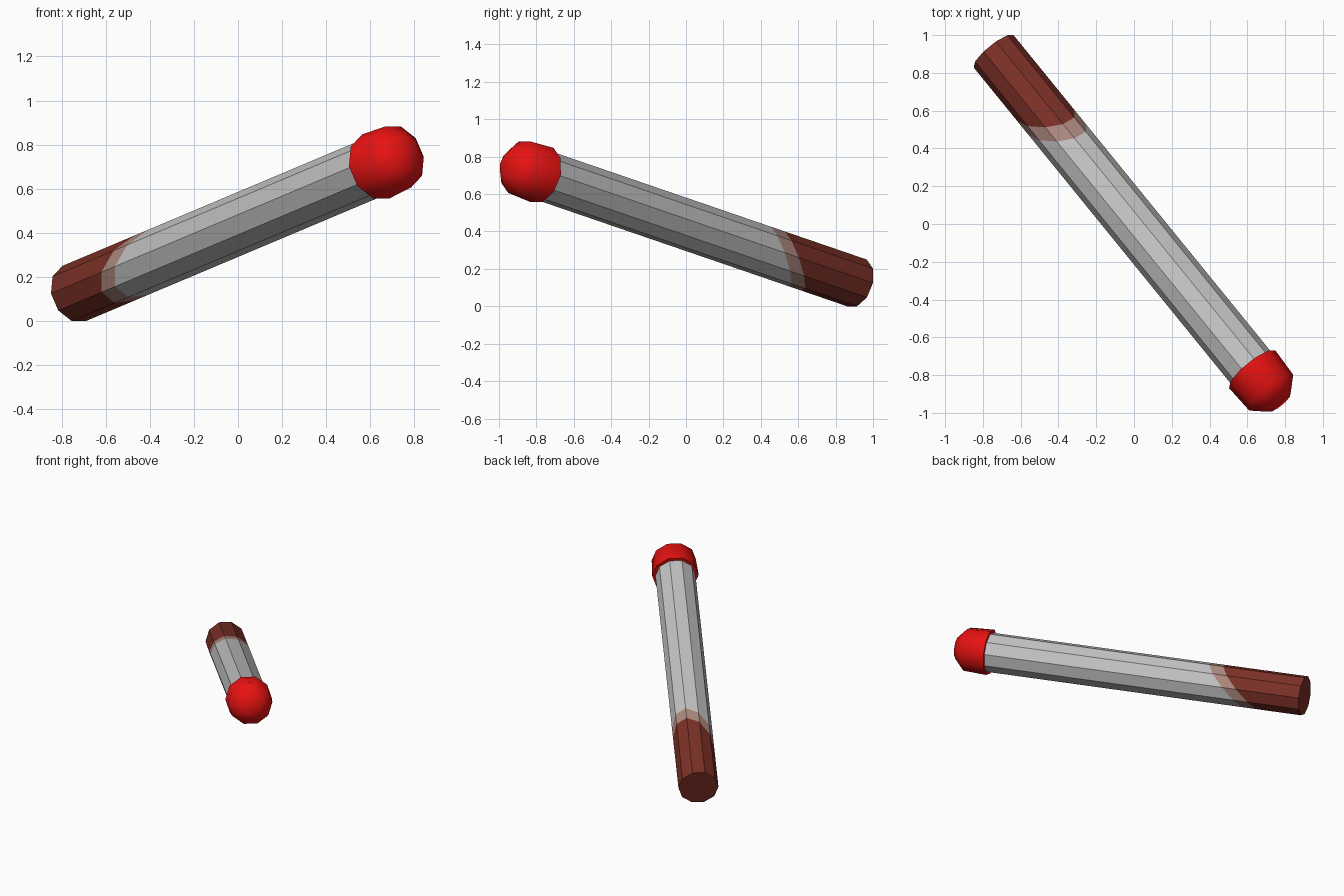
import bpy, bmesh, math
from mathutils import Vector, Matrix

if "Cube" in bpy.data.objects:
    bpy.data.objects.remove(bpy.data.objects["Cube"])

SIDES = 10

# Local frame: z runs along the tube, x is horizontal, y points upward
axis = Vector((0.61, -0.75, 0.257)).normalized()
side = Vector((-axis.y, axis.x, 0)).normalized()
up = axis.cross(side)
frame = Matrix((side, up, axis)).transposed().to_4x4()
frame.translation = Vector((-0.743, 0.914, 0.125))


def material(name, rgb):
    m = bpy.data.materials.new(name)
    m.diffuse_color = (*rgb, 1)
    m.use_nodes = True
    m.node_tree.nodes["Principled BSDF"].inputs["Base Color"].default_value = m.diffuse_color
    return m


glass = material("grey_glass", (0.55, 0.55, 0.55))
dark = material("dark_red_liquid", (0.20, 0.03, 0.02))
pale = material("pale_red_liquid", (0.42, 0.25, 0.21))
red = material("cap_red", (0.80, 0.006, 0.006))


def lathe(profile):
    """Closed ten-sided solid from (radius, height) rings."""
    bm = bmesh.new()
    rings = []
    for r, h in profile:
        rings.append([bm.verts.new((r * math.cos(math.tau * k / SIDES),
                                    r * math.sin(math.tau * k / SIDES), h))
                      for k in range(SIDES)])
    for a, b in zip(rings, rings[1:]):
        for k in range(SIDES):
            n = (k + 1) % SIDES
            bm.faces.new((a[k], a[n], b[n], b[k]))
    bm.faces.new(rings[0][::-1])
    bm.faces.new(rings[-1])
    return bm


def finish(bm, name, mats):
    bm.transform(frame)
    me = bpy.data.meshes.new(name)
    bm.to_mesh(me)
    bm.free()
    for m in mats:
        me.materials.append(m)
    ob = bpy.data.objects.new(name, me)
    bpy.context.collection.objects.link(ob)
    return ob


# Tube, cut along two slanted liquid levels
tube = lathe([(0.136, 0), (0.136, 2.3)])
slant = Vector((-0.57, -0.83, 1))
levels = (0.452, 0.552)
for level in levels:
    bmesh.ops.bisect_plane(tube, geom=tube.verts[:] + tube.edges[:] + tube.faces[:],
                           plane_co=(0, 0, level), plane_no=slant)
for f in tube.faces:
    d = f.calc_center_median().dot(slant)
    f.material_index = 0 if d > levels[1] else (2 if d > levels[0] else 1)
finish(tube, "tube", [glass, dark, pale])

# Rounded cap
cap = finish(lathe([(0.158, 2.245), (0.150, 2.41), (0.077, 2.48)]), "cap", [red])
bpy.context.view_layer.objects.active = cap
cap.select_set(True)
bpy.ops.object.shade_smooth_by_angle(angle=math.radians(60))
